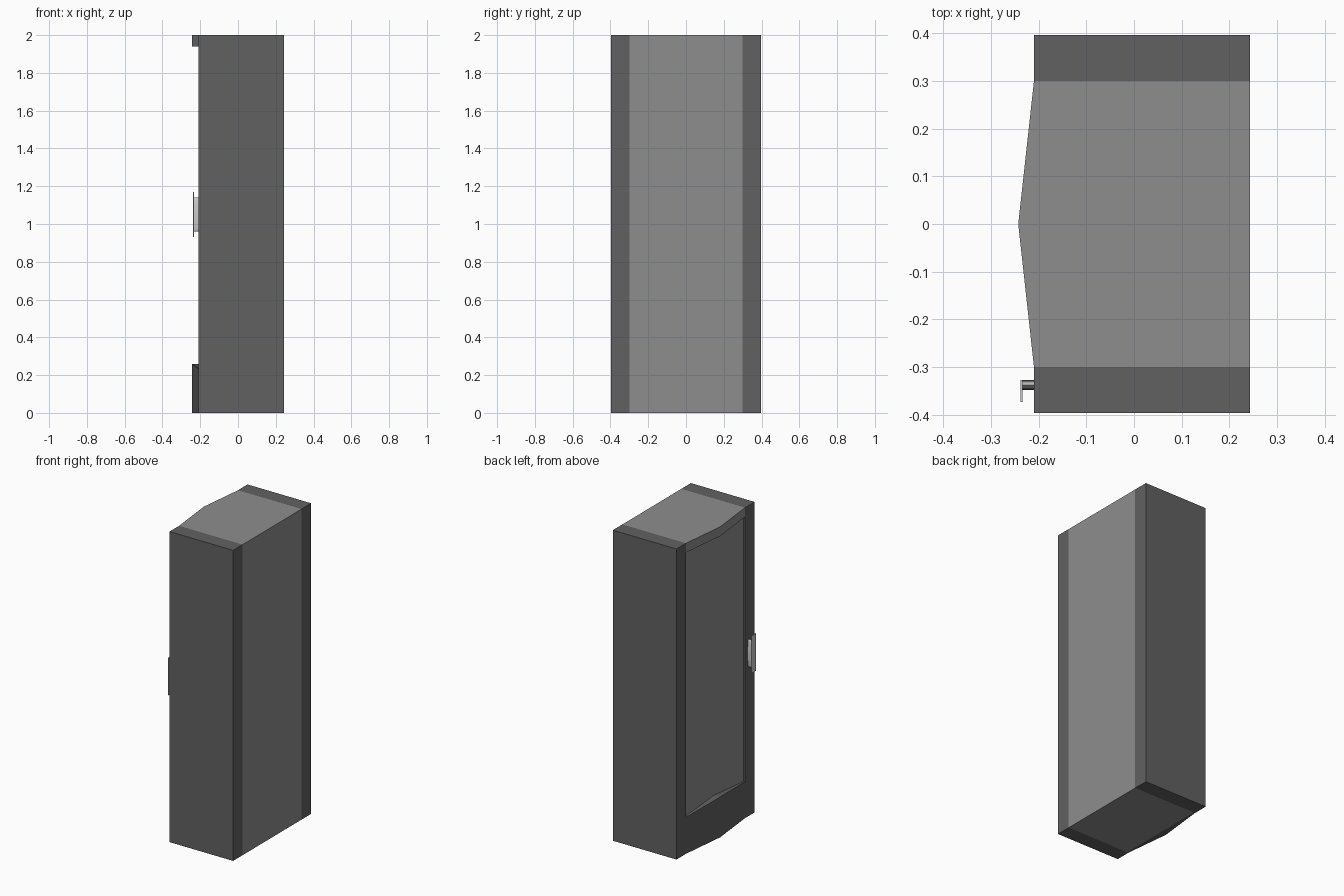
import bpy, bmesh, math

if "Cube" in bpy.data.objects:
    bpy.data.objects.remove(bpy.data.objects["Cube"])


def material(name, v):
    m = bpy.data.materials.new(name)
    m.diffuse_color = (v, v, v, 1)
    m.use_nodes = True
    m.node_tree.nodes["Principled BSDF"].inputs["Base Color"].default_value = m.diffuse_color
    return m


DARK = material("dark_grey", 0.12)
MID = material("mid_grey", 0.27)
LIGHT = material("light_metal", 0.55)


def finish(name, bm, mat):
    bmesh.ops.recalc_face_normals(bm, faces=bm.faces)
    me = bpy.data.meshes.new(name)
    bm.to_mesh(me)
    bm.free()
    me.materials.append(mat)
    ob = bpy.data.objects.new(name, me)
    bpy.context.collection.objects.link(ob)
    return ob


def box(name, x, y, z, mat):
    bm = bmesh.new()
    bmesh.ops.create_cube(bm, size=1)
    for v in bm.verts:
        v.co = [(r[0] + r[1]) / 2 + c * (r[1] - r[0]) for c, r in zip(v.co, (x, y, z))]
    return finish(name, bm, mat)


def bowed_panel(name, bottom, edge_top, peak_top, mat):
    """Panel with a pointed front plan; its top may rise towards the middle."""
    bm = bmesh.new()
    cols = []
    for y, front, top in ((-0.3, -0.21, edge_top), (0, -0.243, peak_top), (0.3, -0.21, edge_top)):
        cols.append([bm.verts.new(p) for p in (
            (front, y, bottom), (front, y, top), (-0.2, y, top), (-0.2, y, bottom))])
    for a, b in zip(cols, cols[1:]):
        for i in range(4):
            j = (i + 1) % 4
            bm.faces.new((a[i], a[j], b[j], b[i]))
    bm.faces.new(cols[0])
    bm.faces.new(cols[-1])
    return finish(name, bm, mat)


# Cabinet core, whose front is the recessed door pane
box("cabinet_body", (-0.2, 0.243), (-0.3, 0.3), (0, 2), MID)

# Full-height side panels
side = box("side_panels", (-0.21, 0.243), (0.3, 0.397), (0, 2), DARK)
mirror = side.modifiers.new("mirror", 'MIRROR')
mirror.use_axis = (False, True, False)

# Bowed header and lower panel framing the door
bowed_panel("top_header", 1.94, 2, 2, MID)
bowed_panel("lower_panel", 0, 0.235, 0.26, DARK)

# Handle: rounded stem and thin grip plate
bm = bmesh.new()
bmesh.ops.create_cone(bm, cap_ends=True, segments=32, radius1=1, radius2=1, depth=1)
for v in bm.verts:
    a, b, d = v.co
    v.co = (-0.2225 + d * 0.025, -0.3375 + a * 0.0105, 1.05 + b * 0.09)
stem = finish("handle_stem", bm, LIGHT)
bpy.context.view_layer.objects.active = stem
stem.select_set(True)
bpy.ops.object.shade_smooth_by_angle(angle=math.radians(50))
box("handle_grip", (-0.238, -0.234), (-0.374, -0.327), (0.93, 1.17), LIGHT)
